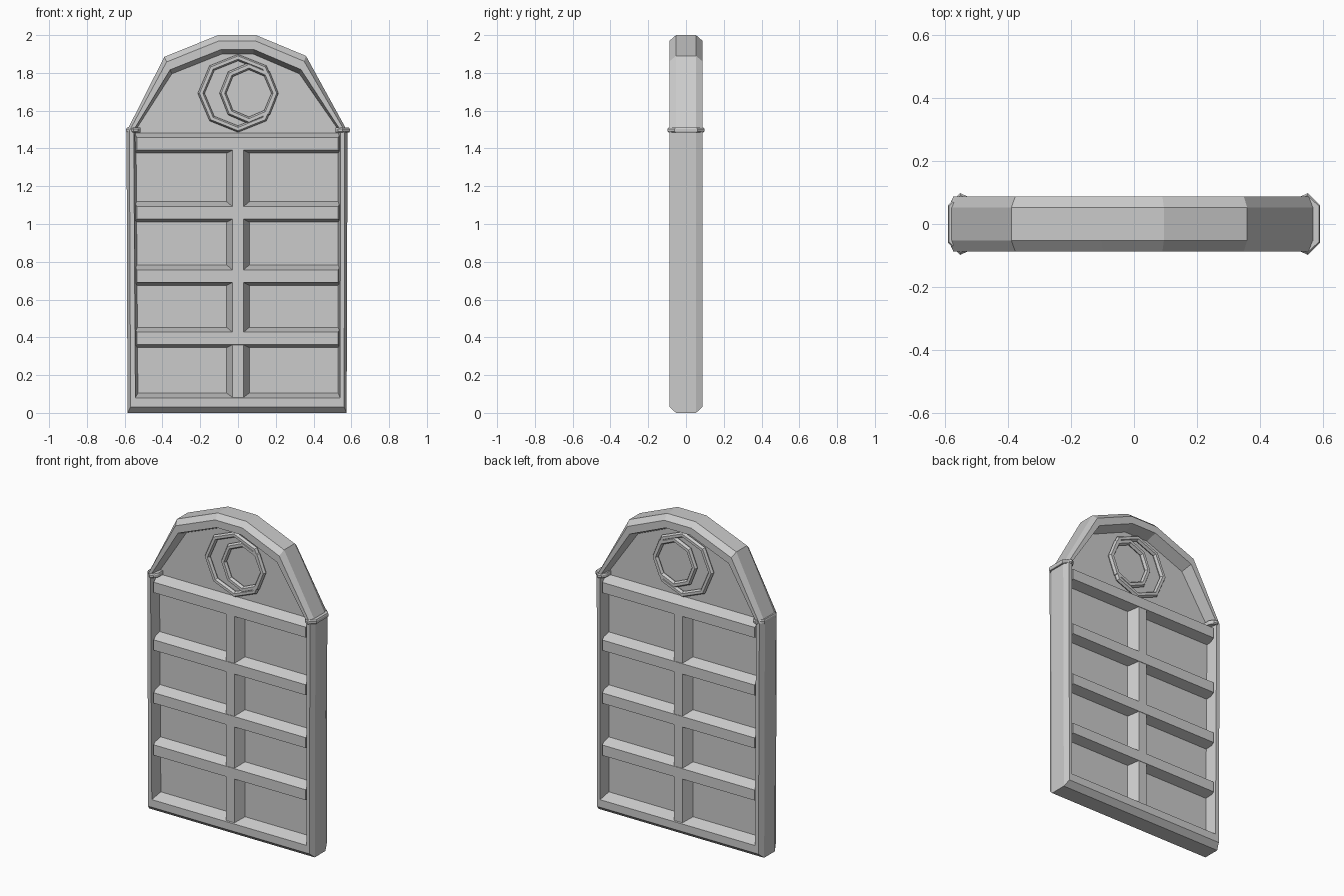
import bpy, bmesh, math

if "Cube" in bpy.data.objects:
    bpy.data.objects.remove(bpy.data.objects["Cube"])


def loft(name, sections, ring=False):
    """Bridge equal-sized loops of 3D points; cap the ends or close into a ring."""
    bm = bmesh.new()
    loops = [[bm.verts.new(p) for p in s] for s in sections]
    pairs = list(zip(loops, loops[1:]))
    if ring:
        pairs.append((loops[-1], loops[0]))
    else:
        bm.faces.new(loops[0])
        bm.faces.new(loops[-1])
    for a, b in pairs:
        for i in range(len(a)):
            j = (i + 1) % len(a)
            bm.faces.new((a[i], a[j], b[j], b[i]))
    bmesh.ops.recalc_face_normals(bm, faces=bm.faces)
    me = bpy.data.meshes.new(name)
    bm.to_mesh(me)
    bm.free()
    ob = bpy.data.objects.new(name, me)
    bpy.context.collection.objects.link(ob)
    return ob


PANEL, FLAT, EDGE, BAR = 0.015, 0.087, 0.053, 0.081

# Outer and inner outlines of the arched frame (x, z)
outer = [(-.585, 0), (.575, 0), (.58, 1.49), (.36, 1.89), (.095, 2), (-.105, 2), (-.39, 1.885), (-.59, 1.49)]
inner = [(-.53, .105), (.53, .105), (.53, 1.5), (.325, 1.795), (.08, 1.90), (-.085, 1.90), (-.35, 1.795), (-.54, 1.5)]


def outline(t, y):
    return [(a + (c - a) * t, y, b + (d - b) * t) for (a, b), (c, d) in zip(outer, inner)]


# Bevelled frame, swept around the outline
profile = [(0, -EDGE), (.3, -FLAT), (.76, -FLAT), (1, -PANEL),
           (1, PANEL), (.76, FLAT), (.3, FLAT), (0, EDGE)]
loft("arched_frame", [outline(t, y) for t, y in profile], ring=True)

# Recessed panel
loft("recessed_panel", [outline(1, -PANEL), outline(1, PANEL)])


def bar(name, x0, x1, z0, z1, side, bottom, top, depth):
    """Bar standing out of both faces of the panel with sloped sides."""
    def rect(y, k):
        return [(x0 + side * k, y, z0 + bottom * k), (x1 - side * k, y, z0 + bottom * k),
                (x1 - side * k, y, z1 - top * k), (x0 + side * k, y, z1 - top * k)]
    loft(name, [rect(-depth, 1), rect(-PANEL, 0), rect(PANEL, 0), rect(depth, 1)])


# Horizontal rails and the centre bar
for i, z in enumerate((.345, .675, 1.01, 1.375)):
    bar(f"rail_{i + 1}", -.55, .545, z, z + .108, .015, .016, .026, BAR)
bar("centre_bar", -.06, .06, .045, 1.40, .03, 0, 0, BAR - .002)

# Collars where the posts meet the arch
for side, name in ((-1, "collar_left"), (1, "collar_right")):
    half = [(.592, .06), (.553, .098), (.53, .088), (.515, .06)]
    pts = [(x * side, -y) for x, y in half] + [(x * side, y) for x, y in reversed(half)]
    cx = .545 * side

    def ring(z, k):
        return [(cx + (x - cx) * k, y * k, z) for x, y in pts]
    loft(name, [ring(1.484, .93), ring(1.49, 1), ring(1.503, 1), ring(1.51, .93)])

# Crescent of two octagonal rings on each face
for y, face in ((-.025, "front"), (.025, "back")):
    for name, x, r, sz in (("large_ring", 0, .195, .97), ("small_ring", .058, .138, 1.04)):
        bpy.ops.mesh.primitive_torus_add(major_segments=8, minor_segments=6, major_radius=r,
                                         minor_radius=.018, location=(x, y, 1.692),
                                         rotation=(math.pi / 2, 0, 0))
        ob = bpy.context.object
        ob.name = f"{name}_{face}"
        ob.scale = (1, sz, 1)
